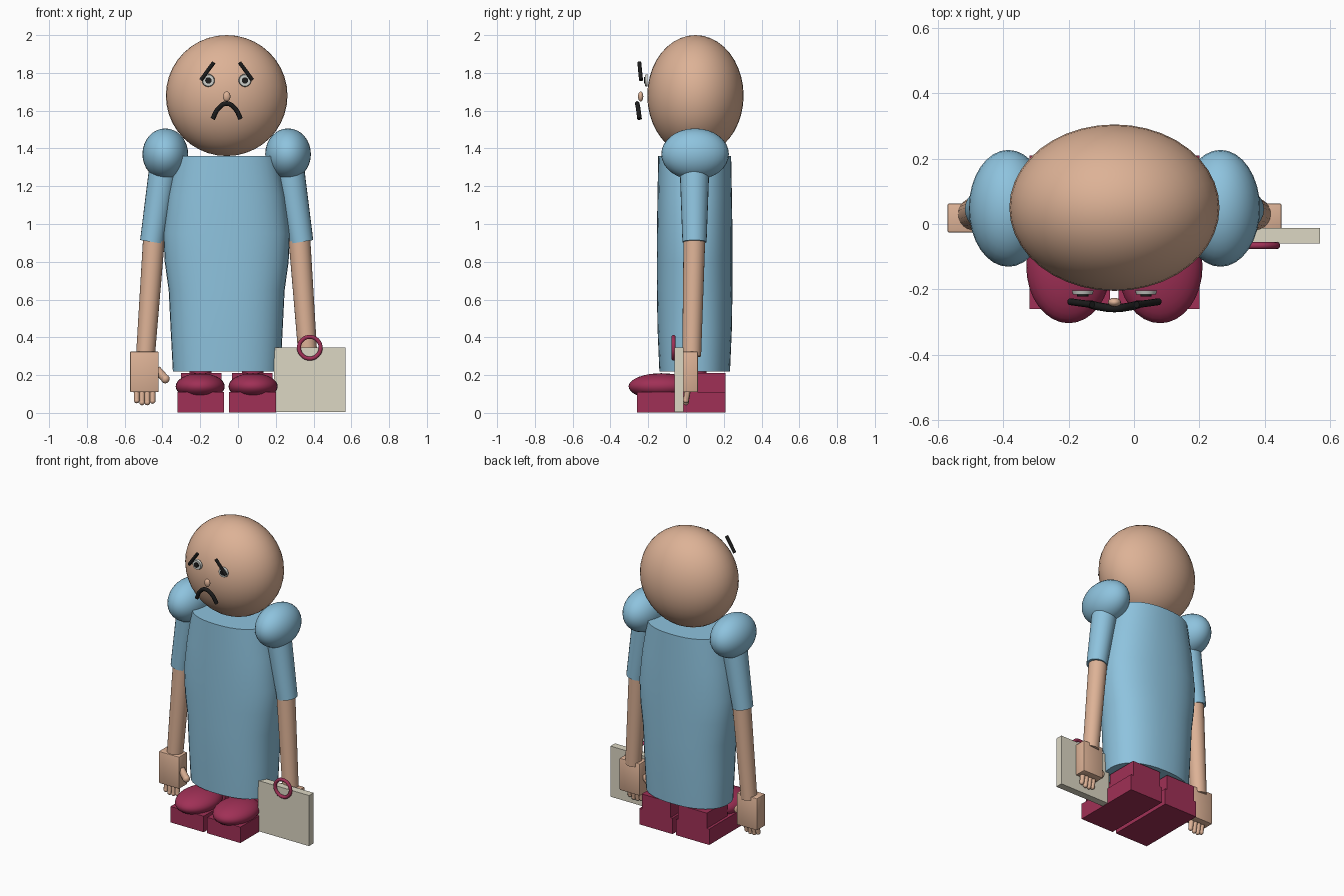
import bpy, bmesh, math
from mathutils import Vector, Matrix

if "Cube" in bpy.data.objects:
    bpy.data.objects.remove(bpy.data.objects["Cube"])

CX = -0.06  # mid-plane of the figure


def srgb(r, g, b):
    return [((c / 255 + 0.055) / 1.055) ** 2.4 for c in (r, g, b)] + [1.0]


def material(name, *rgb):
    m = bpy.data.materials.new(name)
    m.diffuse_color = srgb(*rgb)
    m.use_nodes = True
    m.node_tree.nodes["Principled BSDF"].inputs["Base Color"].default_value = m.diffuse_color
    return m


SKIN = material("skin", 221, 178, 150)
BLUE = material("light_blue", 142, 195, 222)
MAROON = material("maroon", 160, 48, 86)
CREAM = material("cream", 220, 215, 196)
BLACK = material("black", 28, 28, 28)
WHITE = material("eye_grey", 205, 208, 203)


def finish(name, bm, mat, smooth=True):
    bmesh.ops.recalc_face_normals(bm, faces=bm.faces)
    me = bpy.data.meshes.new(name)
    bm.to_mesh(me)
    bm.free()
    ob = bpy.data.objects.new(name, me)
    bpy.context.collection.objects.link(ob)
    me.materials.append(mat)
    if smooth:
        bpy.ops.object.select_all(action='DESELECT')
        ob.select_set(True)
        bpy.context.view_layer.objects.active = ob
        bpy.ops.object.shade_smooth_by_angle(angle=math.radians(40))
    return ob


def ball(name, c, r, mat, seg=32):
    bm = bmesh.new()
    bmesh.ops.create_uvsphere(bm, u_segments=seg, v_segments=seg // 2, radius=1)
    bmesh.ops.transform(bm, matrix=Matrix.Translation(c) @ Matrix.Diagonal((*r, 1)), verts=bm.verts)
    return finish(name, bm, mat)


def box(name, lo, hi, mat, bevel=0.0):
    bm = bmesh.new()
    lo, hi = Vector(lo), Vector(hi)
    bmesh.ops.create_cube(bm, size=1)
    bmesh.ops.transform(bm, matrix=Matrix.Translation((lo + hi) / 2) @ Matrix.Diagonal((*(hi - lo), 1)),
                        verts=bm.verts)
    if bevel:
        bmesh.ops.bevel(bm, geom=bm.edges[:], offset=bevel, segments=2, affect='EDGES', profile=0.5)
    return finish(name, bm, mat, bevel > 0)


def cone(name, a, b, ra, rb, mat, seg=24):
    a, b = Vector(a), Vector(b)
    bm = bmesh.new()
    bmesh.ops.create_cone(bm, cap_ends=True, segments=seg, radius1=ra, radius2=rb, depth=(b - a).length)
    rot = (b - a).to_track_quat('Z', 'Y').to_matrix().to_4x4()
    bmesh.ops.transform(bm, matrix=Matrix.Translation((a + b) / 2) @ rot, verts=bm.verts)
    return finish(name, bm, mat)


def stroke(name, pts, r, mat):
    # round tube through points
    cu = bpy.data.curves.new(name, 'CURVE')
    cu.dimensions = '3D'
    cu.bevel_depth, cu.bevel_resolution, cu.use_fill_caps = r, 3, True
    sp = cu.splines.new('BEZIER')
    sp.bezier_points.add(len(pts) - 1)
    for p, co in zip(sp.bezier_points, pts):
        p.co = co
        p.handle_left_type = p.handle_right_type = 'AUTO'
    cu.materials.append(mat)
    ob = bpy.data.objects.new(name, cu)
    bpy.context.collection.objects.link(ob)
    return ob


# Torso: stacked rounded rings (z, half width, half depth)
rings = [(0.22, 0.285, 0.187), (0.45, 0.297, 0.197), (0.65, 0.307, 0.2), (0.8, 0.328, 0.2),
         (0.95, 0.335, 0.2), (1.15, 0.312, 0.197), (1.36, 0.27, 0.193)]
bm = bmesh.new()
N = 40
loops = []
for z, rx, ry in rings:
    loop = []
    for i in range(N):
        t = 2 * math.pi * i / N
        c, s = math.cos(t), math.sin(t)
        loop.append(bm.verts.new((CX + rx * math.copysign(abs(c) ** 0.87, c),
                                  0.046 + ry * math.copysign(abs(s) ** 0.87, s), z)))
    loops.append(loop)
for a, b in zip(loops, loops[1:]):
    for i in range(N):
        j = (i + 1) % N
        bm.faces.new((a[i], a[j], b[j], b[i]))
bm.faces.new(loops[0])
bm.faces.new(loops[-1])
finish("torso", bm, BLUE)

# Head and nose
ball("head", (CX, 0.05, 1.68), (0.322, 0.255, 0.32), SKIN, 40)
ball("nose", (CX, -0.24, 1.675), (0.02, 0.014, 0.027), SKIN, 16)

for side, s in (("left", -1), ("right", 1)):
    def P(x, y, z):
        return (CX + s * x, y, z)

    def sided_box(name, x0, x1, y0, y1, z0, z1, mat, bevel=0.0):
        xs = sorted((CX + s * x0, CX + s * x1))
        box(f"{name}_{side}", (xs[0], y0, z0), (xs[1], y1, z1), mat, bevel)

    # Arms
    ball(f"shoulder_{side}", P(0.325, 0.048, 1.37), (0.121, 0.179, 0.136), BLUE)
    cone(f"sleeve_{side}", P(0.395, 0.045, 0.905), P(0.325, 0.045, 1.34), 0.064, 0.08, BLUE)
    cone(f"forearm_{side}", P(0.43, 0.03, 0.3), P(0.383, 0.045, 0.95), 0.05, 0.058, SKIN)

    # Hands
    sided_box("hand", 0.36, 0.512, -0.026, 0.063, 0.11, 0.325, SKIN, 0.006)
    for i in range(4):
        x = 0.392 + 0.028 * i
        low = (0.063, 0.055, 0.055, 0.066)[i]
        cone(f"finger_{side}_{i}", P(x, 0.0, low), P(x, 0.01, 0.13), 0.014, 0.017, SKIN, 12)
        ball(f"fingertip_{side}_{i}", P(x, 0.0, low), (0.015, 0.015, 0.015), SKIN, 12)
    cone(f"thumb_{side}", P(0.325, 0.0, 0.18), P(0.37, 0.01, 0.23), 0.022, 0.022, SKIN, 16)
    ball(f"thumb_tip_{side}", P(0.325, 0.0, 0.18), (0.023, 0.023, 0.024), SKIN, 16)

    # Legs and shoes
    cone(f"leg_{side}", P(0.138, 0.05, 0.1), P(0.138, 0.05, 0.3), 0.058, 0.058, MAROON)
    sided_box("sole", 0.013, 0.26, -0.26, 0.21, 0.003, 0.11, MAROON)
    sided_box("heel", 0.028, 0.242, -0.01, 0.21, 0.1, 0.212, MAROON)
    ball(f"toe_{side}", P(0.14, -0.13, 0.14), (0.13, 0.174, 0.07), MAROON)

    # Eyes and brows
    cone(f"eye_{side}", P(0.097, -0.203, 1.76), P(0.097, -0.216, 1.76), 0.034, 0.03, WHITE)
    cone(f"pupil_{side}", P(0.097, -0.214, 1.76), P(0.097, -0.222, 1.76), 0.017, 0.017, BLACK, 16)
    stroke(f"brow_{side}", [P(0.136, -0.238, 1.762), P(0.1, -0.243, 1.812), P(0.068, -0.247, 1.855)],
           0.0105, BLACK)

# Frowning mouth
stroke("mouth", [(CX + x, y, z) for x, y, z in
                 ((-0.074, -0.246, 1.557), (-0.045, -0.253, 1.61), (0, -0.258, 1.638),
                  (0.045, -0.253, 1.61), (0.074, -0.246, 1.557))], 0.0125, BLACK)

# Bag with ring handle
box("bag", (0.19, -0.06, 0.005), (0.57, -0.012, 0.345), CREAM)
ring = [(0.38 + 0.057 * math.cos(k * math.pi / 4), -0.066, 0.345 + 0.057 * math.sin(k * math.pi / 4))
        for k in range(8)]
handle = stroke("bag_handle", ring, 0.011, MAROON)
handle.data.splines[0].use_cyclic_u = True
